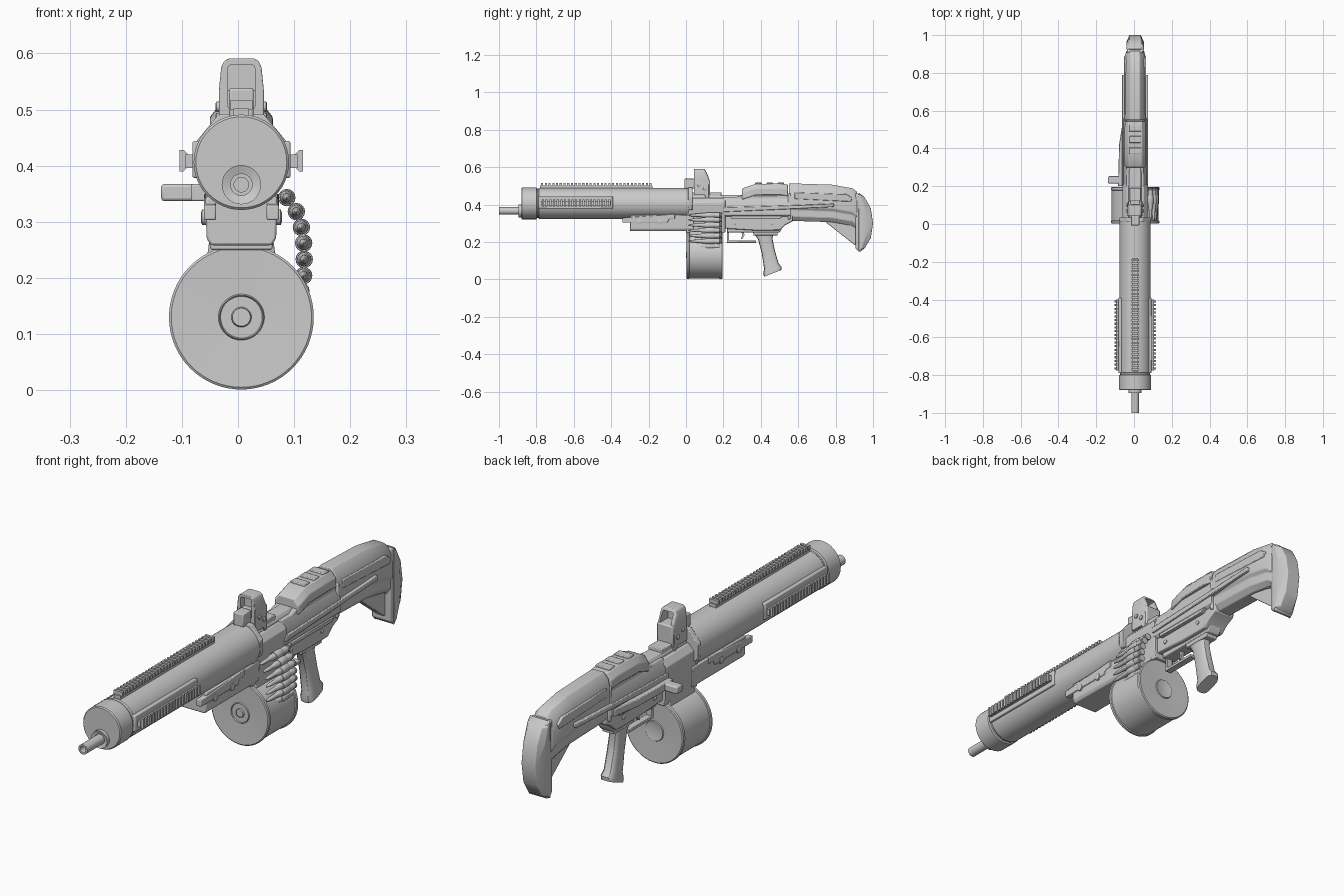
import bpy, bmesh, math
from mathutils import Vector

CX = 0.006          # the gun's centre plane
AZ = 0.406          # shroud axis height


def make(name, verts, faces, bevel=0.0):
    me = bpy.data.meshes.new(name)
    me.from_pydata(verts, [], faces)
    bm = bmesh.new()
    bm.from_mesh(me)
    bmesh.ops.recalc_face_normals(bm, faces=bm.faces)
    bm.to_mesh(me)
    bm.free()
    ob = bpy.data.objects.new(name, me)
    bpy.context.collection.objects.link(ob)
    if bevel:
        m = ob.modifiers.new("bevel", 'BEVEL')
        m.width, m.segments, m.limit_method = bevel, 2, 'ANGLE'
    return ob


def skin(name, rings, bevel=0.0):
    """Closed solid through a list of equal-length rings of points."""
    n = len(rings[0])
    faces = [(k * n + i, k * n + (i + 1) % n, (k + 1) * n + (i + 1) % n, (k + 1) * n + i)
             for k in range(len(rings) - 1) for i in range(n)]
    faces += [tuple(range(n)), tuple(range((len(rings) - 1) * n, len(rings) * n))]
    return make(name, [p for r in rings for p in r], faces, bevel)


def side(name, prof, x0, x1, bevel=0.0):
    """Side (y, z) profile extruded from x0 to x1, measured from the centre plane."""
    return skin(name, [[(CX + x, y, z) for y, z in prof] for x in (x0, x1)], bevel)


def box(name, x0, x1, y0, y1, z0, z1, bevel=0.0):
    return side(name, [(y0, z0), (y1, z0), (y1, z1), (y0, z1)], x0, x1, bevel)


def loft(name, half, stations, bevel=0.0):
    """Symmetric section (half width, z), bottom to top; stations: y, width scale, dz."""
    full = half + [(-x, z) for x, z in reversed(half)]
    return skin(name, [[(CX + x * s, y, z + dz) for x, z in full] for y, s, dz in stations], bevel)


def lathe(name, prof, x=CX, z=AZ, n=48, axis='Y'):
    """Revolved (radius, distance) profile around y, or around x at (y=x, z)."""
    rings = []
    for r, d in prof:
        c = [(r * math.cos(t * math.tau / n), r * math.sin(t * math.tau / n)) for t in range(n)]
        rings.append([(x + a, d, z + b) if axis == 'Y' else (CX + d, x + a, z + b) for a, b in c])
    return skin(name, rings)


def cut(ob, cutter):
    m = ob.modifiers.new("cut", 'BOOLEAN')
    m.object, m.operation, m.solver = cutter, 'DIFFERENCE', 'EXACT'
    cutter.hide_render = True
    cutter.hide_viewport = True
    cutter.display_type = 'WIRE'


# Barrel, shroud and front cap
lathe("barrel", [(.013, -.93), (.013, -1), (.02, -1), (.02, -.89), (.035, -.895), (.035, -.87)], z=.366, n=32)
lathe("front_cap", [(.081, -.88), (.085, -.876), (.085, -.80), (.079, -.797), (.079, -.78)])
lathe("barrel_shroud", [(.079, -.79), (.0825, -.785), (.0825, .015), (.06, .02)])

# Toothed rails: one on top, one on each side
box("top_rail", -.014, .014, -.78, -.18, .48, .502)
for i in range(30):
    y = -.775 + i * .02
    box("top_rail_tooth", -.02, .02, y, y + .011, .5, .516)
for s in (-1, 1):
    box("side_rail_plate", s * .07, s * .0875, -.79, -.39, .378, .444, .004)
    box("side_rail", s * .08, s * .1, -.775, -.4, .396, .42)
    for i in range(19):
        y = -.77 + i * .0197
        skin("side_rail_tooth", [[(CX + s * x, yy, AZ + .003 + z) for x, z in
             ((.095, -.011), (.103, -.019), (.11, -.019), (.11, .019), (.103, .019), (.095, .011))]
             for yy in (y, y + .011)])

# Block under the shroud, with side plates and pins
loft("lower_block", [(.054, .258), (.062, .27), (.064, .345)], [(-.30, 1, 0), (.04, 1, 0)], .004)
for s in (-1, 1):
    side("lower_side_plate", [(-.34, .303), (-.1, .303), (-.09, .322), (-.06, .322), (-.06, .35), (-.34, .33)],
         s * .045, s * .067, .003)
    for y in (-.25, -.14):
        lathe("plate_pin", [(.014, s * .05), (.014, s * .07), (.008, s * .072)], y, .308, 20, 'X')

# Drum magazine with rims, hub rings and neck
lathe("drum", [(.0, .004), (.016, .004), (.016, .0), (.018, .006), (.037, .006), (.039, .002), (.041, .006),
               (.125, .003), (.129, .006), (.129, .016), (.125, .018), (.125, .178), (.129, .18),
               (.129, .192), (.125, .195), (.041, .192), (.039, .196), (.016, .192), (.0, .192)], z=.13, n=64)
loft("drum_neck", [(.066, .2), (.06, .245), (.056, .275)], [(.02, 1, 0), (.18, 1, 0)], .004)

# Ammunition belt
for x, z in ((.087, .343), (.104, .318), (.113, .290), (.117, .262), (.118, .233), (.117, .204), (.112, .177)):
    lathe("round", [(.001, .012), (.004, .018), (.0075, .04), (.0085, .062), (.009, .075), (.0125, .09),
                    (.0138, .18), (.011, .182), (.011, .185), (.0138, .187), (.0138, .192)], x, z, 16)
    lathe("belt_link", [(.0145, .105), (.0155, .107), (.0155, .15), (.0145, .152)], x, z, 16)

# Receiver: feed section, main body and top deck
loft("feed_section", [(.055, .25), (.06, .28), (.06, .36), (.066, .38), (.066, .41), (.045, .435)],
     [(.0, 1, 0), (.21, 1, 0)], .003)
loft("trunnion", [(.075, .37), (.083, .385), (.083, .44), (.04, .492)], [(.012, 1, 0), (.035, 1, 0)], .003)
loft("feed_cover", [(.034, .42), (.034, .44), (.026, .452)], [(.02, 1, 0), (.3, 1, 0)], .002)
side("receiver", [(.2, .272), (.36, .262), (.5, .262), (.53, .29), (.57, .31), (.57, .45), (.3, .45), (.2, .42)],
     -.048, .048, .005)
loft("receiver_sides", [(.05, .335), (.062, .345), (.062, .40), (.045, .44)], [(.2, 1, 0), (.56, 1, 0)], .003)
side("receiver_lower", [(.22, .25), (.50, .25), (.52, .285), (.52, .3), (.22, .3)], -.03, .03, .004)
for s in (-1, 1):
    side("side_rib", [(.2, .385), (.54, .395), (.79, .405), (.79, .387), (.54, .375), (.2, .36)],
         s * .045, s * .069, .003)
    side("side_lower_rib", [(.24, .325), (.5, .325), (.52, .34), (.24, .34)], s * .04, s * .064, .002)
    for y, z in ((.26, .3), (.46, .3)):
        lathe("receiver_pin", [(.009, s * .04), (.009, s * .051), (.006, s * .053)], y, z, 16, 'X')

# Charging handle on the left
skin("handle_slide", [[(CX + x, y, z) for x, y in ((-.05, .2), (-.09, .2), (-.085, .42), (-.066, .54), (-.05, .54))]
                      for z in (.337, .367)], .003)
box("charging_handle", -.143, -.06, .215, .253, .337, .367, .005)

# Raised top cover with steps
loft("top_cover", [(.056, .44), (.056, .475), (.036, .5)],
     [(.3, .9, -.015), (.31, 1, -.01), (.37, 1, .01), (.5, 1, .012), (.545, .95, .006)], .003)
for y in (.37, .43, .49):
    box("top_cover_step", -.032, .032, y, y + .035, .5, .517, .003)

# Reflex sight: hood with a window, base and front block
hood = loft("sight_hood", [(.04, .45), (.04, .535), (.036, .575), (.031, .586), (.023, .591)],
            [(.042, 1, 0), (.1, 1, 0), (.122, .97, -.045)], .002)
cut(hood, box("window_cutter", -.024, .024, .0, .2, .50, .58, .006))
box("sight_body", -.036, .036, .048, .128, .45, .535, .005)
box("sight_base", -.03, .03, .03, .19, .425, .465, .003)
box("sight_front_block", -.022, .022, -.008, .045, .485, .538, .004)
box("sight_lens", -.03, .03, .068, .072, .53, .584)
for s in (-1, 1):
    for y, z in ((.07, .505), (.1, .485)):
        lathe("sight_screw", [(.009, s * .034), (.009, s * .044), (.006, s * .046)], y, z, 16, 'X')

# Pistol grip, trigger and guard
loft("grip_collar", [(.026, .235), (.03, .27)], [(.36, 1, 0), (.49, 1, 0)], .003)
grip = []
for y0, y1, z0, z1, w in ((.35, .475, .26, .262, .026), (.385, .462, .215, .22, .023), (.405, .475, .14, .155, .025),
                          (.418, .495, .055, .085, .026), (.413, .512, .03, .066, .03), (.418, .51, .014, .05, .03)):
    ym, zm = (y0 + y1) / 2, (z0 + z1) / 2
    ring = []
    for k in range(16):
        a = k * math.tau / 16
        c, s = math.cos(a), math.sin(a)
        u = math.copysign(abs(c) ** .65, c)
        v = math.copysign(abs(s) ** .65, s)
        ring.append((CX + w * v, ym + u * (y1 - y0) / 2, zm + u * (z1 - z0) / 2))
    grip.append(ring)
skin("pistol_grip", grip)
side("trigger_guard", [(.218, .265), (.218, .195), (.375, .195), (.375, .207), (.230, .207), (.230, .265)],
     -.014, .014, .002)
side("trigger", [(.295, .26), (.31, .26), (.312, .235), (.302, .217), (.294, .217), (.3, .235)], -.006, .006)

# Stock with lower rib and angled strut
loft("stock", [(.028, .312), (.046, .335), (.046, .37), (.056, .385), (.056, .445), (.044, .49), (.024, .512)],
     [(.55, 1, 0), (.56, 1.02, .001), (.78, 1, -.006), (.89, .96, -.025), (.915, .85, -.045)], .003)
box("stock_joint", -.058, .058, .545, .56, .32, .46, .006)
for s in (-1, 1):
    side("stock_panel", [(.58, .43), (.88, .415), (.89, .435), (.86, .455), (.58, .465)], s * .04, s * .058, .003)
    lathe("strut_pin", [(.014, s * .01), (.014, s * .026), (.009, s * .028)], .875, .3, 20, 'X')
side("stock_strut", [(.73, .32), (.76, .295), (.9, .185), (.93, .175), (.93, .33)], -.018, .018, .003)

# Butt plate and curved, tapering pad
side("butt_plate", [(.905, .165), (.925, .15), (.94, .15), (.94, .455), (.905, .46)], -.043, .043, .006)
rings = []
for w, f in ((-.028, .55), (-.044, 0), (.044, 0), (.028, .55)):
    prof = [(.92, .145), (.965, .165), (.99, .22), (1, .30), (.99, .38), (.96, .44), (.925, .462), (.93, .3)]
    rings.append(prof)
outer = [(.925, .148), (.955, .165), (.988, .22), (1, .30), (.988, .38), (.955, .44), (.925, .462)]
pad = []
for x, k in ((-.046, .55), (-.03, 1), (.03, 1), (.046, .55)):
    pad.append([(CX + x, .92 + (y - .92) * k, z) for y, z in outer])
skin("butt_pad", pad, .002)

# Smooth shading with sharp edges kept
bpy.ops.object.select_all(action='DESELECT')
for ob in bpy.context.scene.objects:
    if ob.type == 'MESH' and not ob.hide_viewport:
        ob.select_set(True)
        bpy.context.view_layer.objects.active = ob
bpy.ops.object.shade_smooth_by_angle(angle=math.radians(30))
